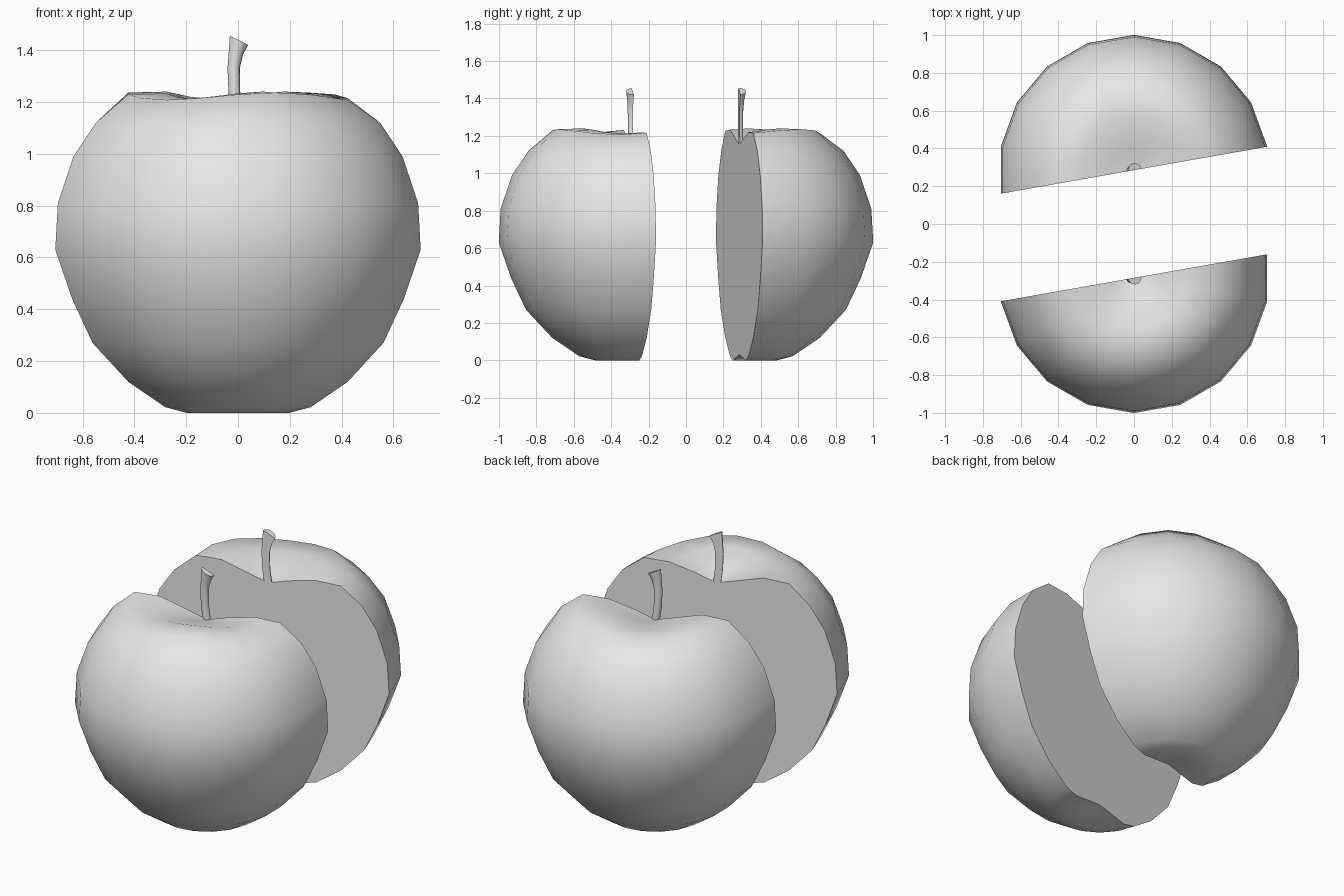
import bpy, bmesh
from math import sin, cos, pi, radians

cube = bpy.data.objects.get("Cube")
if cube:
    bpy.data.objects.remove(cube, do_unlink=True)

grey = bpy.data.materials.new("plain_grey")
grey.use_nodes = True
grey.diffuse_color = (0.8, 0.8, 0.8, 1)
grey.node_tree.nodes["Principled BSDF"].inputs["Base Color"].default_value = (0.8, 0.8, 0.8, 1)

CUT = radians(10)      # direction of the slice
OFFSET = 0.285         # distance of each half from the middle
SEGMENTS = 9           # sides around each half

# Radius and height, from the base dimple to the stem hollow
PROFILE = [(0.1, 0.015), (0.2, 0), (0.285, 0.022), (0.43, 0.12), (0.57, 0.27),
           (0.65, 0.44), (0.716, 0.63), (0.706, 0.81), (0.645, 0.99),
           (0.557, 1.12), (0.43, 1.222), (0.28, 1.226), (0.12, 1.185)]
BASE_Z, TOP_Z = 0.03, 1.15


def finish(name, bm, y):
    bmesh.ops.recalc_face_normals(bm, faces=bm.faces)
    mesh = bpy.data.meshes.new(name)
    bm.to_mesh(mesh)
    bm.free()
    mesh.materials.append(grey)
    obj = bpy.data.objects.new(name, mesh)
    obj.location.y = y
    bpy.context.collection.objects.link(obj)
    bpy.ops.object.select_all(action='DESELECT')
    obj.select_set(True)
    bpy.context.view_layer.objects.active = obj
    bpy.ops.object.shade_smooth_by_angle(angle=radians(60))


def half_fruit(name, start, y):
    bm = bmesh.new()
    bottom = bm.verts.new((0, 0, BASE_Z))
    top = bm.verts.new((0, 0, TOP_Z))
    columns = []
    for i in range(SEGMENTS + 1):
        a = start + pi * i / SEGMENTS
        column = []
        for r, z in PROFILE:
            # The shoulder is slightly wavy
            wave = 0.014 * cos(3 * (a - radians(50))) if z > 1.2 else 0
            column.append(bm.verts.new((r * cos(a), r * sin(a), z + wave)))
        columns.append(column)
    for a, b in zip(columns, columns[1:]):
        bm.faces.new((bottom, b[0], a[0]))
        bm.faces.new((top, a[-1], b[-1]))
        for j in range(len(PROFILE) - 1):
            bm.faces.new((a[j], b[j], b[j + 1], a[j + 1]))
    # Flat sliced face
    bm.faces.new([bottom] + columns[0] + [top] + columns[-1][::-1])
    finish(name, bm, y)


def half_stem(name, start, y):
    bm = bmesh.new()
    rings = []
    # Centre x, height, radius, slope of the ring
    for x, z, r, slope in [(0, 1.13, 0.022, 0), (-0.014, 1.23, 0.023, 0),
                           (-0.017, 1.33, 0.024, 0), (-0.008, 1.39, 0.028, -0.2),
                           (0.004, 1.438, 0.036, -0.5)]:
        ring = []
        for i in range(7):
            a = start + pi * i / 6
            dx = r * cos(a)
            ring.append(bm.verts.new((x * cos(CUT) + dx, x * sin(CUT) + r * sin(a),
                                      z + slope * dx)))
        rings.append(ring)
    for a, b in zip(rings, rings[1:]):
        for i in range(7):
            k = (i + 1) % 7
            bm.faces.new((a[i], a[k], b[k], b[i]))
    bm.faces.new(rings[0][::-1])
    bm.faces.new(rings[-1])
    finish(name, bm, y)


for side, start, y in (("back", CUT, OFFSET), ("front", CUT + pi, -OFFSET)):
    half_fruit(side + "_fruit_half", start, y)
    half_stem(side + "_stem_half", start, y)
